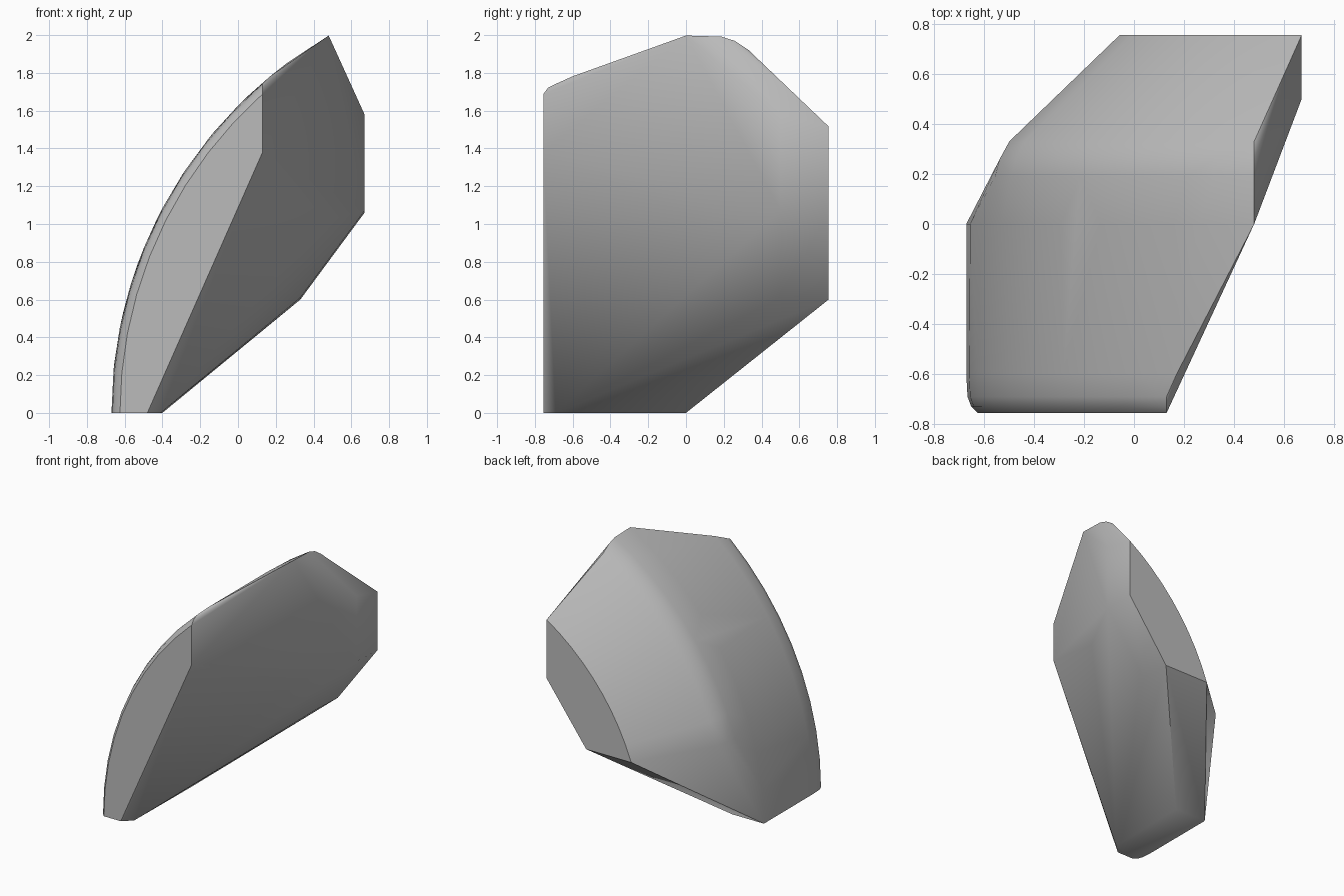
import bpy, bmesh
from math import sin, cos, acos

cube = bpy.data.objects.get("Cube")
if cube:
    bpy.data.objects.remove(cube)

# One flat colour for the whole shard
grey = bpy.data.materials.new("neutral grey")
grey.use_nodes = True
colour = (0.5, 0.5, 0.5, 1)
grey.diffuse_color = colour
grey.node_tree.nodes["Principled BSDF"].inputs["Base Color"].default_value = colour

CENTRE_X = 1.64   # axis of the curved outer shell, running along y
STEPS = 9


def shell_arc(y, radius, start, end_x):
    """Points on the outer shell, from a start angle up to the cut at end_x."""
    end = acos((CENTRE_X - end_x) / radius)
    for i in range(STEPS + 1):
        a = start + (end - start) * i / STEPS
        yield (CENTRE_X - radius * cos(a), y, radius * sin(a))


# Curved shell: front bevel, straight barrel, rounded shoulder, back chamfer
arcs = [
    (-0.755, 2.265, 0, 0.13),
    (-0.73, 2.29, 0, 0.13),
    (-0.69, 2.305, 0, 0.13),
    (-0.60, 2.31, 0, 0.17),
    (0.0, 2.31, 0, 0.48),
    (0.19, 2.305, 0.31, 0.48),
    (0.26, 2.285, 0.31, 0.48),
    (0.33, 2.245, 0.31, 0.48),
    (0.755, 1.80, 0.34, 0.67),
]
points = [p for arc in arcs for p in shell_arc(*arc)]

# Corners of the broken inner side
points += [
    (0.13, -0.755, 1.38), (0.47, 0.08, 1.02),
    (0.67, 0.5, 1.58), (0.67, 0.5, 1.07), (0.67, 0.755, 1.06),
    (0.33, 0.5, 0.61), (0.33, 0.755, 0.6),
    (-0.48, -0.755, 0), (-0.41, -0.69, 0), (-0.4, 0, 0),
]

# Wrap the points in one closed faceted solid
bm = bmesh.new()
for p in points:
    bm.verts.new(p)
bmesh.ops.convex_hull(bm, input=bm.verts[:])
bmesh.ops.delete(bm, geom=[v for v in bm.verts if not v.link_faces], context="VERTS")
bmesh.ops.dissolve_limit(bm, angle_limit=0.01, verts=bm.verts[:], edges=bm.edges[:])
bmesh.ops.recalc_face_normals(bm, faces=bm.faces[:])

mesh = bpy.data.meshes.new("curved_shard")
bm.to_mesh(mesh)
bm.free()
mesh.materials.append(grey)
shard = bpy.data.objects.new("curved_shard", mesh)
bpy.context.collection.objects.link(shard)

# Soft shading that keeps the cut edges crisp
bpy.ops.object.select_all(action="DESELECT")
shard.select_set(True)
bpy.context.view_layer.objects.active = shard
bpy.ops.object.shade_smooth_by_angle(angle=0.7)
